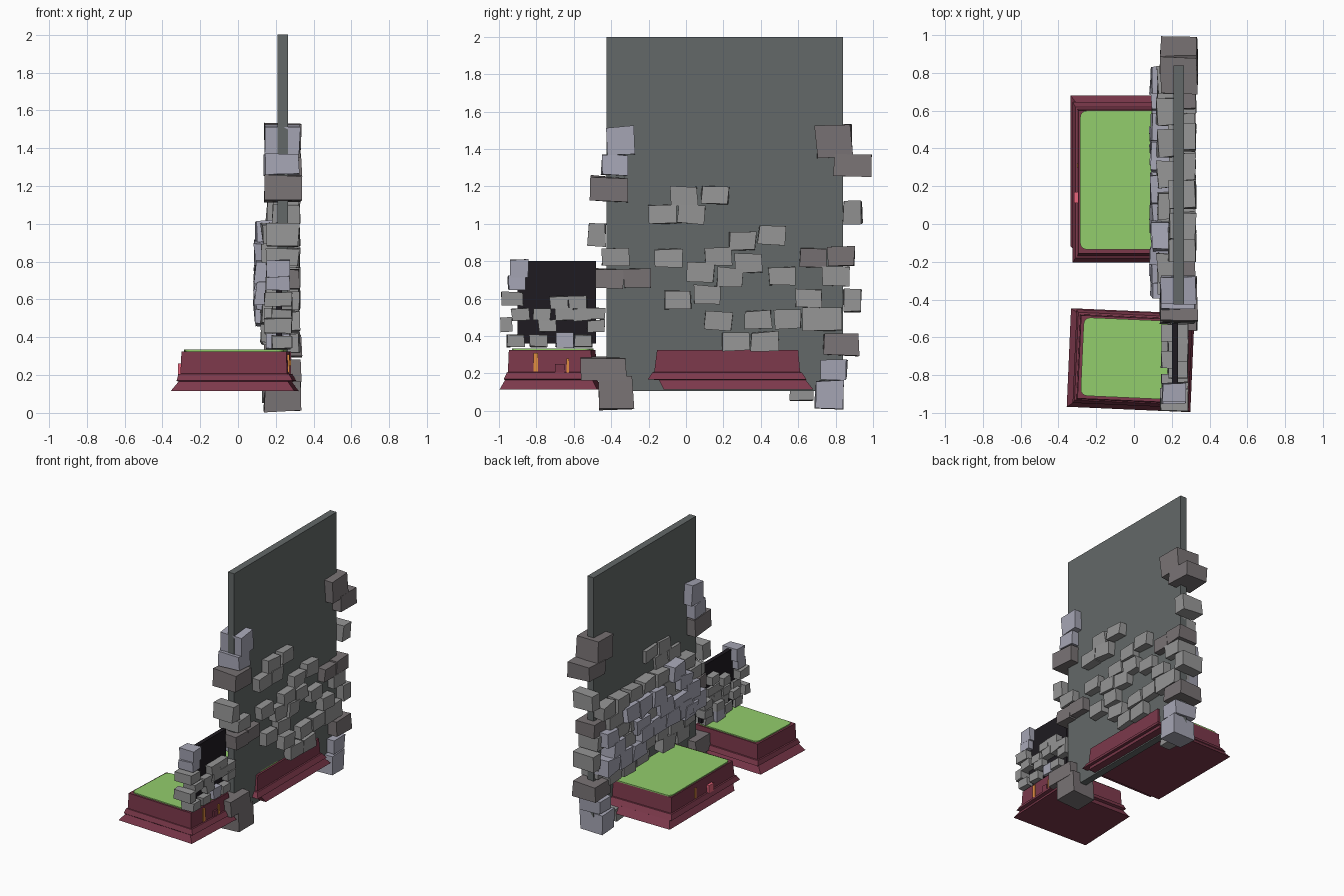
import bpy, bmesh, math, random
from mathutils import Matrix, Vector

if "Cube" in bpy.data.objects:
    bpy.data.objects.remove(bpy.data.objects["Cube"])

random.seed(4)


def material(name, rgb):
    m = bpy.data.materials.new(name)
    m.diffuse_color = (*rgb, 1)
    m.use_nodes = True
    m.node_tree.nodes["Principled BSDF"].inputs["Base Color"].default_value = m.diffuse_color
    return m


GREY = material("grey_stone", (0.30, 0.30, 0.30))
LILAC = material("pale_stone", (0.38, 0.38, 0.46))
BROWN = material("brown_stone", (0.19, 0.17, 0.175))
SLATE = material("slate", (0.125, 0.14, 0.138))
BLACK = material("black_panel", (0.013, 0.011, 0.015))
RED = material("red_brick", (0.20, 0.04, 0.07))
GREEN = material("grass", (0.29, 0.61, 0.15))
ORANGE = material("orange", (0.75, 0.27, 0.05))
PINK = material("pink", (0.8, 0.13, 0.2))


def finish(bm, name, mat):
    bmesh.ops.recalc_face_normals(bm, faces=bm.faces)
    me = bpy.data.meshes.new(name)
    bm.to_mesh(me)
    bm.free()
    me.materials.append(mat)
    ob = bpy.data.objects.new(name, me)
    bpy.context.collection.objects.link(ob)
    return ob


def add_block(bm, lo, hi, jitter=0.0, tilt=0.0):
    lo, hi = Vector(lo), Vector(hi)
    verts = bmesh.ops.create_cube(bm, size=1)["verts"]
    rot = Matrix.Rotation(math.radians(tilt), 3, 'X')
    for v in verts:
        p = Vector([c * s for c, s in zip(v.co, hi - lo)])
        p += Vector([random.uniform(-jitter, jitter) for _ in range(3)])
        v.co = rot @ p + (lo + hi) / 2


def box(name, lo, hi, mat):
    bm = bmesh.new()
    add_block(bm, lo, hi)
    return finish(bm, name, mat)


def stones(name, mat, xs, items, size=None, jitter=0.006, tilt=3):
    """items: (y0, y1, z0, z1) boxes, or (y, z) centres with a shared size."""
    bm = bmesh.new()
    for it in items:
        if size:
            y, z = it
            y0, y1, z0, z1 = y - size[0] / 2, y + size[0] / 2, z - size[1] / 2, z + size[1] / 2
        else:
            y0, y1, z0, z1 = it
        add_block(bm, (xs[0], y0, z0), (xs[1], y1, z1), jitter, random.uniform(-tilt, tilt))
    return finish(bm, name, mat)


# Wall panels
box("large_wall_panel", (0.21, -0.425, 0.105), (0.265, 0.84, 2.0), SLATE)
box("small_wall_panel", (0.20, -0.90, 0.36), (0.232, -0.48, 0.80), BLACK)

# Corner stones wrapping the edges of the large wall
stones("corner_stones_brown", BROWN, (0.14, 0.335), [
    (-0.51, -0.31, 1.12, 1.25), (-0.565, -0.32, 0.165, 0.285), (-0.465, -0.285, 0.01, 0.19),
    (0.735, 0.925, 0.295, 0.41), (0.695, 0.885, 1.35, 1.525), (0.79, 0.99, 1.255, 1.37)])
stones("corner_stones_pale", LILAC, (0.14, 0.325), [
    (-0.42, -0.28, 1.37, 1.52), (-0.45, -0.31, 1.26, 1.365),
    (0.72, 0.86, 0.17, 0.27), (0.69, 0.84, 0.01, 0.16)])
stones("corner_stones_grey", GREY, (0.15, 0.32), [
    (-0.525, -0.43, 0.88, 1.005), (0.84, 0.94, 1.0, 1.12), (0.84, 0.935, 0.53, 0.65),
    (-0.45, -0.305, 0.78, 0.87), (0.73, 0.87, 0.665, 0.77)], tilt=2)

# Face stones on the right side of the wall
stones("face_stones_grey", GREY, (0.185, 0.325), [
    (-0.095, 0.815), (-0.125, 1.05), (-0.01, 1.15), (0.155, 1.155), (0.03, 1.05),
    (0.30, 0.91), (0.46, 0.94), (0.175, 0.825), (0.075, 0.74), (0.235, 0.715),
    (0.335, 0.79), (0.515, 0.72), (0.115, 0.62), (-0.045, 0.595), (0.655, 0.60),
    (0.175, 0.48), (0.385, 0.485), (0.545, 0.49), (0.265, 0.37), (0.42, 0.37)],
    size=(0.143, 0.098))
stones("face_stone_wide", GREY, (0.18, 0.32), [(0.625, 0.835, 0.425, 0.55)])
stones("face_stones_brown", BROWN, (0.16, 0.325), [
    (-0.41, 0.705), (-0.26, 0.71), (0.68, 0.82), (0.83, 0.825)], size=(0.143, 0.10))

# Face stones on the left side, laid in staggered courses
pale = [(-0.07, 0.71), (0.385, 0.71), (-0.20, 0.60)]
grey = []
for r in range(6):
    z = 0.42 + r * 0.107
    for c in range(7):
        y = -0.31 + c * 0.165 + (0.08 if r % 2 else 0)
        if y > 0.80 or random.random() < (0.3 if r in (0, 5) else 0.12):
            continue
        (pale if random.random() < 0.5 and r > 0 else grey).append((y, z))
stones("left_stones_pale", LILAC, (0.09, 0.245), pale, size=(0.15, 0.12), jitter=0.012)
stones("left_stones_grey", GREY, (0.125, 0.25), grey, size=(0.145, 0.10), jitter=0.01)
stones("low_stone", GREY, (0.13, 0.22), [(0.56, 0.68, 0.055, 0.16)])

# Stones on the small wall
stones("small_wall_stones", GREY, (0.18, 0.285), [
    (-0.885, 0.515), (-0.77, 0.515), (-0.68, 0.58), (-0.58, 0.58), (-0.65, 0.515),
    (-0.555, 0.515), (-0.91, 0.375), (-0.79, 0.375), (-0.55, 0.375),
    (-0.74, 0.455)], size=(0.095, 0.065), jitter=0.004)
stones("small_wall_edge_grey", GREY, (0.14, 0.285), [
    (-0.99, -0.87, 0.565, 0.635), (-0.99, -0.93, 0.425, 0.5),
    (-0.525, -0.435, 0.49, 0.55), (-0.525, -0.435, 0.42, 0.485)], jitter=0.004)
stones("small_wall_edge_pale", LILAC, (0.15, 0.275), [
    (-0.94, -0.845, 0.715, 0.81), (-0.95, -0.86, 0.65, 0.72),
    (-0.695, -0.60, 0.34, 0.42)], jitter=0.004)
stones("small_wall_left_stones", GREY, (0.145, 0.21), [
    (-0.58, 0.68), (-0.72, 0.62), (-0.84, 0.47), (-0.64, 0.45)], size=(0.09, 0.065), jitter=0.004)


def planter(name, rings, angle, centre):
    """Stack of rectangular rings: (x0, x1, y0, y1, z)."""
    bm = bmesh.new()
    loops = [[bm.verts.new(p) for p in ((x0, y0, z), (x1, y0, z), (x1, y1, z), (x0, y1, z))]
             for x0, x1, y0, y1, z in rings]
    for a, b in zip(loops, loops[1:]):
        for i in range(4):
            j = (i + 1) % 4
            bm.faces.new((a[i], a[j], b[j], b[i]))
    bm.faces.new(loops[0])
    bm.faces.new(loops[-1])
    bmesh.ops.rotate(bm, verts=bm.verts, cent=(*centre, 0),
                     matrix=Matrix.Rotation(math.radians(angle), 3, 'Z'))
    return finish(bm, name, RED)


def grass(name, x0, x1, y0, y1, z0, z1, angle, centre, r=0.035):
    """Rounded rectangle of turf."""
    bm = bmesh.new()
    pts = []
    for k, (cx, cy) in enumerate(((x1 - r, y1 - r), (x0 + r, y1 - r), (x0 + r, y0 + r), (x1 - r, y0 + r))):
        for s in range(5):
            a = math.pi / 2 * (k + s / 4)
            pts.append(bm.verts.new((cx + r * math.cos(a), cy + r * math.sin(a), z0)))
    face = bm.faces.new(pts)
    top = bmesh.ops.extrude_face_region(bm, geom=[face])["geom"]
    bmesh.ops.translate(bm, verts=[v for v in top if isinstance(v, bmesh.types.BMVert)],
                        vec=(0, 0, z1 - z0))
    bmesh.ops.rotate(bm, verts=bm.verts, cent=(*centre, 0),
                     matrix=Matrix.Rotation(math.radians(angle), 3, 'Z'))
    return finish(bm, name, GREEN)


# Large planter
c = (0, 0.22)
planter("large_planter", [
    (-0.335, 0.325, -0.12, 0.68, 0.115), (-0.305, 0.295, -0.145, 0.64, 0.165),
    (-0.325, 0.315, -0.205, 0.645, 0.168), (-0.31, 0.295, -0.18, 0.62, 0.205),
    (-0.30, 0.285, -0.17, 0.61, 0.207), (-0.295, 0.28, -0.155, 0.60, 0.325)], 0, c)
grass("large_planter_grass", -0.285, 0.265, -0.135, 0.60, 0.31, 0.334, 0, c)

# Small planter, slightly turned
c = (-0.02, -0.72)
planter("small_planter", [
    (-0.345, 0.31, -0.982, -0.46, 0.115), (-0.305, 0.275, -0.955, -0.487, 0.165),
    (-0.315, 0.30, -0.96, -0.465, 0.17), (-0.305, 0.28, -0.945, -0.48, 0.205),
    (-0.295, 0.27, -0.94, -0.49, 0.207), (-0.29, 0.265, -0.935, -0.495, 0.325)], -2.5, c)
grass("small_planter_grass", -0.275, 0.25, -0.92, -0.505, 0.31, 0.334, -2.5, c)

# Coloured insets on the planter sides
box("small_planter_post_a", (0.22, -0.815, 0.21), (0.272, -0.79, 0.31), ORANGE)
box("small_planter_post_b", (0.22, -0.64, 0.20), (0.28, -0.625, 0.28), ORANGE)
box("small_planter_inset", (0.22, -0.70, 0.185), (0.281, -0.65, 0.25), RED)
box("large_planter_post", (-0.302, 0.30, 0.21), (-0.26, 0.32, 0.29), ORANGE)
box("large_planter_inset", (-0.318, 0.11, 0.20), (-0.26, 0.17, 0.26), PINK)
